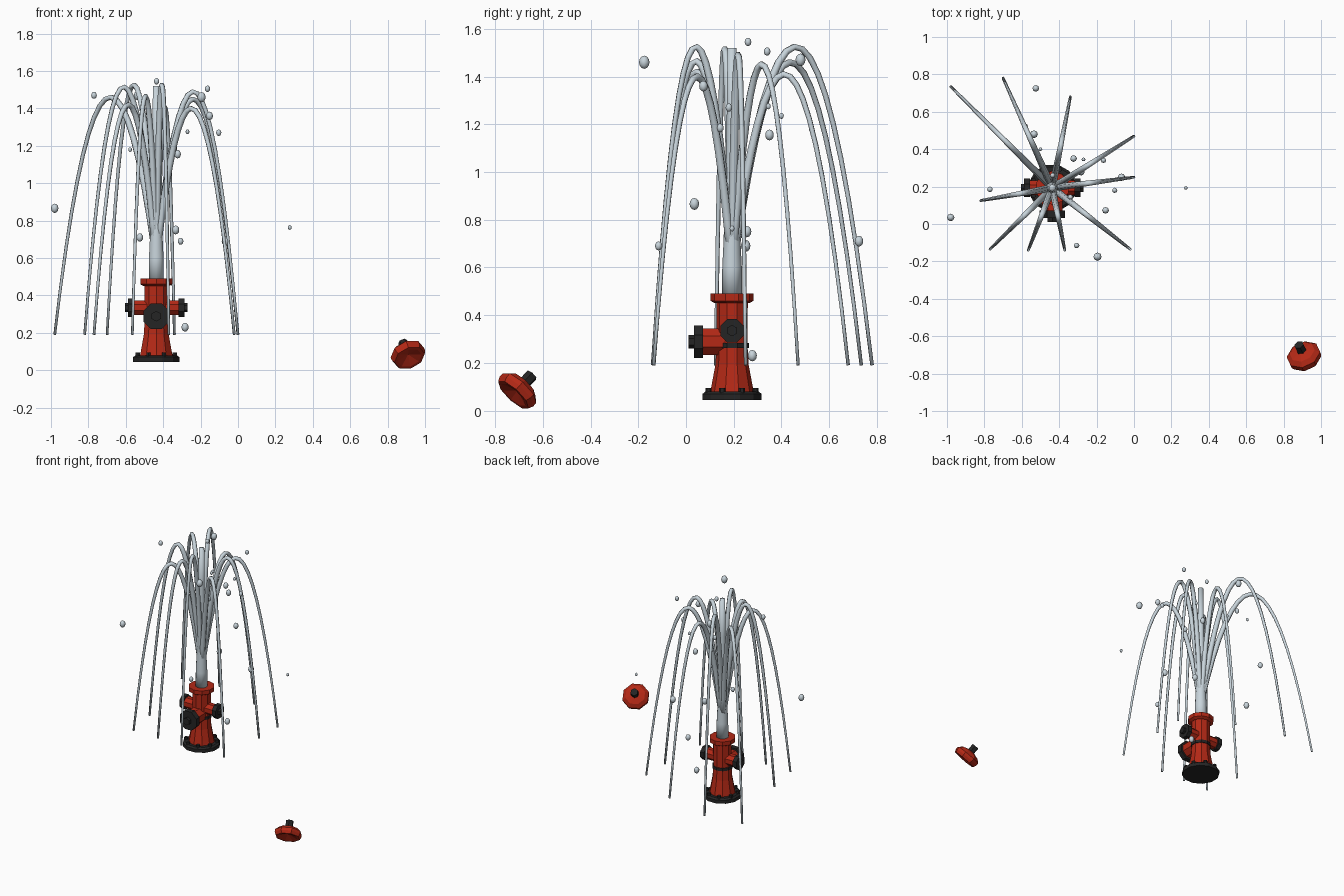
import bpy, bmesh, math
from mathutils import Vector, Matrix

if "Cube" in bpy.data.objects:
    bpy.data.objects.remove(bpy.data.objects["Cube"])

CX, CY = -0.437, 0.193          # hydrant centre


def material(name, rgb):
    m = bpy.data.materials.new(name)
    m.diffuse_color = (*rgb, 1)
    m.use_nodes = True
    m.node_tree.nodes["Principled BSDF"].inputs["Base Color"].default_value = m.diffuse_color
    return m


RED = material("hydrant red", (0.46, 0.022, 0.008))
BLACK = material("iron black", (0.018, 0.018, 0.018))
WATER = material("water grey", (0.58, 0.66, 0.71))


def finish(name, bm, mat, smooth=False):
    bmesh.ops.recalc_face_normals(bm, faces=bm.faces)
    me = bpy.data.meshes.new(name)
    bm.to_mesh(me)
    bm.free()
    me.materials.append(mat)
    for p in me.polygons:
        p.use_smooth = smooth
    ob = bpy.data.objects.new(name, me)
    bpy.context.collection.objects.link(ob)
    return ob


def lathe(name, profile, sides, origin, mat, axis=(0, 0, 1), smooth=False):
    """Revolve (radius, height) points about an axis; radius 0 closes to a tip."""
    bm = bmesh.new()
    rings = []
    for r, h in profile:
        if r == 0:
            rings.append([bm.verts.new((0, 0, h))] * sides)
        else:
            angs = [2 * math.pi * (i + 0.5) / sides for i in range(sides)]
            rings.append([bm.verts.new((r * math.cos(a), r * math.sin(a), h)) for a in angs])
    for a, b in zip(rings, rings[1:]):
        for i in range(sides):
            j = (i + 1) % sides
            bm.faces.new(list(dict.fromkeys((a[i], a[j], b[j], b[i]))))
    for ring, (r, h) in ((rings[0], profile[0]), (rings[-1], profile[-1])):
        if r:
            bm.faces.new(ring)
    rot = Vector(axis).to_track_quat('Z', 'Y').to_matrix().to_4x4()
    bm.transform(Matrix.Translation(origin) @ rot)
    return finish(name, bm, mat, smooth)


# hydrant barrel, collar, band and base
base = (CX, CY, 0)
lathe("barrel", [(0.092, 0.075), (0.085, 0.11), (0.07, 0.19), (0.065, 0.27),
                 (0.066, 0.46)], 10, base, RED)
lathe("top_collar", [(0.072, 0.45), (0.09, 0.46), (0.09, 0.49)], 10, base, RED)
lathe("barrel_band", [(0.071, 0.262), (0.071, 0.283)], 10, base, BLACK)
lathe("base_flange", [(0.128, 0.045), (0.128, 0.07), (0.115, 0.08)], 12, base, BLACK)
for k in range(8):
    a = math.pi * (k + 0.5) / 4
    lathe("base_bolt", [(0.013, 0.07), (0.013, 0.095)], 6,
          (CX + 0.107 * math.cos(a), CY + 0.107 * math.sin(a), 0), BLACK)


def outlet(name, axis, z, pipe_r, cap_r, nut_r, d0, d1, d2):
    """Red pipe, black cap and nut pointing out of the barrel."""
    o = (CX, CY, z)
    lathe(name + "_pipe", [(pipe_r, 0.03), (pipe_r, d0)], 8, o, RED, axis)
    lathe(name + "_cap", [(cap_r, d0 - 0.003), (cap_r, d1)], 8, o, BLACK, axis)
    lathe(name + "_nut", [(nut_r, d1 - 0.003), (nut_r, d2)], 6, o, BLACK, axis)


outlet("front_outlet", (0, -1, 0), 0.289, 0.06, 0.074, 0.028, 0.125, 0.16, 0.182)
for s, n in ((-1, "left"), (1, "right")):
    outlet(n + "_outlet", (s, 0, 0), 0.335, 0.042, 0.053, 0.024, 0.122, 0.15, 0.168)

# blown-off lid lying in front, hollow underneath
lid_axis = (-0.3, 0.65, 0.70)
lid_pos = (0.908, -0.703, 0.088)
lathe("lid", [(0, -0.005), (0.068, -0.032), (0.085, -0.032), (0.094, -0.012), (0.094, 0.008),
              (0.07, 0.03), (0.03, 0.042)], 8, lid_pos, RED, lid_axis)
lathe("lid_nut", [(0.027, 0.035), (0.027, 0.088)], 6, lid_pos, BLACK, lid_axis)

# central water column
lathe("water_column", [(0.042, 0.48), (0.041, 0.6), (0.036, 0.7), (0.028, 0.95),
                       (0.022, 1.25), (0.019, 1.52)], 10, base, WATER, smooth=True)


def jet(ex, ey, top, z0=0.6, z1=0.19, steps=18, sides=6):
    """Tapered parabolic tube from the hydrant to (ex, ey)."""
    rise, fall = math.sqrt(top - z0), math.sqrt(top - z1)
    dx, dy = ex - CX, ey - CY
    length = math.hypot(dx, dy)
    out, side = Vector((dx, dy, 0)) / length, Vector((-dy, dx, 0)) / length
    bm = bmesh.new()
    rings = []
    for i in range(steps + 1):
        t = i / steps
        w = -rise + t * (rise + fall)
        p = Vector((CX, CY, top - w * w)) + out * (t * length)
        tangent = (out * length + Vector((0, 0, -2 * w * (rise + fall)))).normalized()
        normal = side.cross(tangent)
        r = 0.02 - 0.0125 * t
        rings.append([bm.verts.new(p + r * (math.cos(a) * side + math.sin(a) * normal))
                      for a in (2 * math.pi * k / sides for k in range(sides))])
    for a, b in zip(rings, rings[1:]):
        for k in range(sides):
            j = (k + 1) % sides
            bm.faces.new((a[k], a[j], b[j], b[k]))
    bm.faces.new(rings[0])
    bm.faces.new(rings[-1])
    finish("water_jet", bm, WATER, True)


# end x, end y, peak height
for j in ((-0.98, 0.735, 1.46), (-0.70, 0.78, 1.525), (-0.34, 0.68, 1.41), (0.0, 0.47, 1.45),
          (0.0, 0.25, 1.49), (-0.02, -0.135, 1.40), (-0.37, -0.14, 1.525),
          (-0.565, -0.14, 1.465), (-0.77, -0.135, 1.42), (-0.82, 0.125, 1.515)):
    jet(*j)

# flying droplets: x, y, z, radius
for x, y, z, r in (
        (-0.525, 0.725, 0.71, 0.018), (-0.535, 0.48, 1.47, 0.021), (-0.577, 0.525, 1.18, 0.01),
        (-0.50, 0.40, 1.235, 0.01), (-0.323, 0.35, 1.155, 0.018), (-0.27, 0.345, 1.275, 0.01),
        (-0.163, 0.34, 1.505, 0.014), (-0.067, 0.25, 0.69, 0.02), (-0.103, 0.18, 1.27, 0.014),
        (-0.152, 0.073, 1.36, 0.018), (-0.195, -0.175, 1.46, 0.022), (-0.307, -0.115, 0.69, 0.015),
        (-0.77, 0.185, 1.47, 0.015), (-0.98, 0.035, 0.866, 0.02), (0.277, 0.193, 0.763, 0.01),
        (-0.283, 0.278, 0.23, 0.019), (-0.34, 0.143, 1.185, 0.015), (-0.435, 0.26, 1.545, 0.014),
        (-0.333, 0.255, 0.75, 0.019)):
    bm = bmesh.new()
    bmesh.ops.create_uvsphere(bm, u_segments=8, v_segments=6, radius=r)
    bm.transform(Matrix.Translation((x, y, z)) @ Matrix.Diagonal((1, 1, 1.25, 1)))
    finish("droplet", bm, WATER, True)
